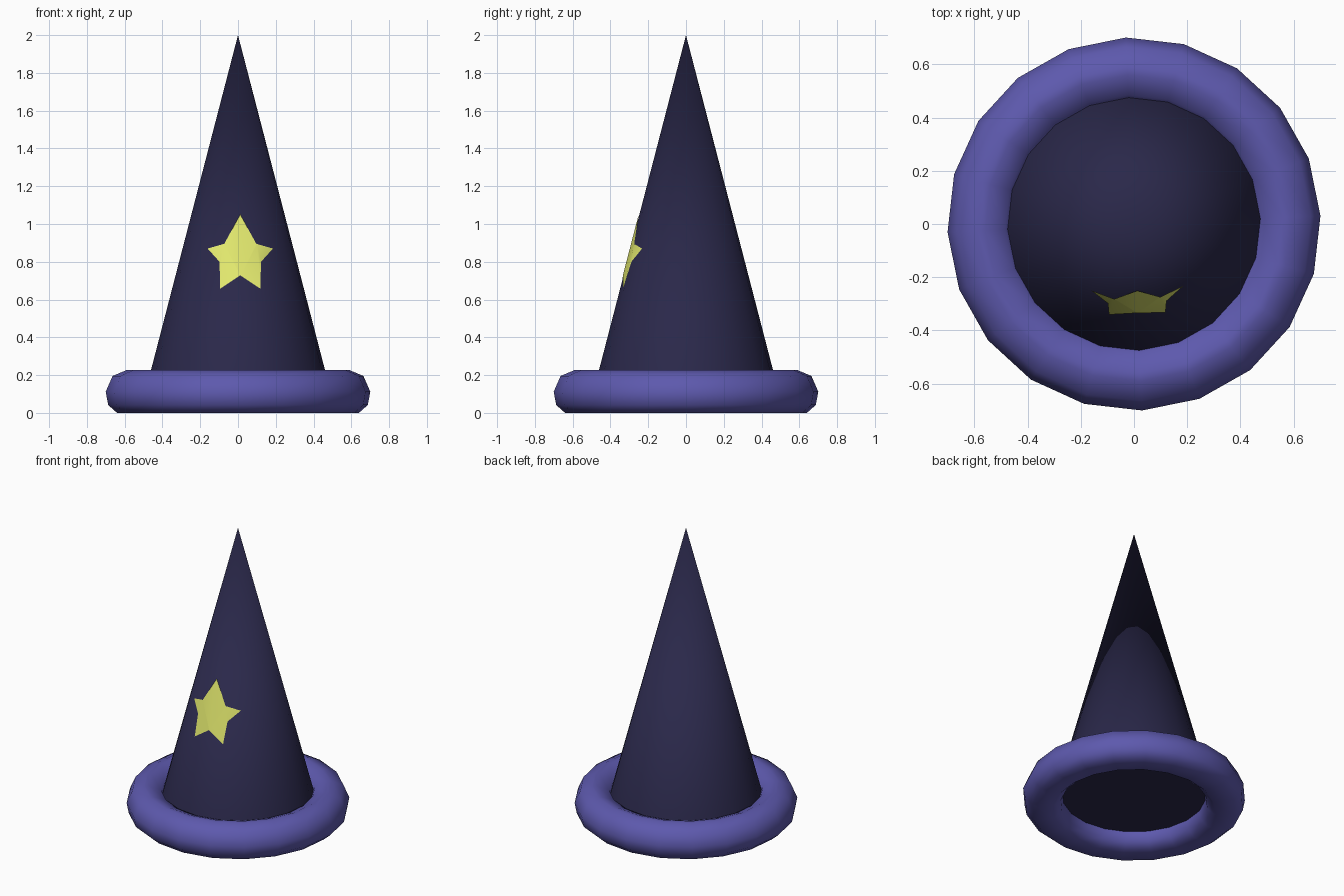
import bpy, bmesh
from math import radians, sin, cos, tau

if "Cube" in bpy.data.objects:
    bpy.data.objects.remove(bpy.data.objects["Cube"])

SIDES, TWIST = 20, radians(2.5)
APEX, SLOPE, BASE_Z = 2.0, 0.26, 0.10


def make_object(name, bm, color, angle=50):
    mesh = bpy.data.meshes.new(name)
    bm.to_mesh(mesh)
    bm.free()
    obj = bpy.data.objects.new(name, mesh)
    bpy.context.collection.objects.link(obj)
    mat = bpy.data.materials.new(name + "_color")
    mat.diffuse_color = (*color, 1)
    mat.use_nodes = True
    mat.node_tree.nodes["Principled BSDF"].inputs["Base Color"].default_value = mat.diffuse_color
    mesh.materials.append(mat)
    bpy.ops.object.select_all(action='DESELECT')
    obj.select_set(True)
    bpy.context.view_layer.objects.active = obj
    bpy.ops.object.shade_smooth_by_angle(angle=radians(angle))
    return obj


def ring(bm, r, z):
    return [bm.verts.new((r * cos(TWIST + tau * i / SIDES),
                          r * sin(TWIST + tau * i / SIDES), z)) for i in range(SIDES)]


# Pointed cone with a closed base
bm = bmesh.new()
base = ring(bm, SLOPE * (APEX - BASE_Z), BASE_Z)
tip = bm.verts.new((0, 0, APEX))
for i in range(SIDES):
    bm.faces.new((base[i], base[(i + 1) % SIDES], tip))
bm.faces.new(base[::-1])
make_object("cone", bm, (0.023, 0.021, 0.068))

# Padded brim: mirrored cross-section swept around the cone
half = [(0.066, 0.0), (0.113, 0.042), (0.126, 0.112), (0.09, 0.195), (0.015, 0.227)]
section = half + [(-x, z) for x, z in reversed(half)]
bm = bmesh.new()
rings = [ring(bm, 0.575 + x, z) for x, z in section]
for a, b in zip(rings, rings[1:] + rings[:1]):
    for i in range(SIDES):
        j = (i + 1) % SIDES
        bm.faces.new((a[i], a[j], b[j], b[i]))
bmesh.ops.recalc_face_normals(bm, faces=bm.faces)
make_object("brim", bm, (0.11, 0.10, 0.42))

# Star patch: flat outline cut along the cone's edges, then laid on its facets
half_star = [(0.0, 1.05), (-0.085, 0.895), (-0.173, 0.87), (-0.11, 0.80),
             (-0.106, 0.658), (0.0, 0.728)]
outline = half_star + [(-x, z) for x, z in half_star[-2:0:-1]]
bm = bmesh.new()
bm.faces.new([bm.verts.new((x + 0.012, 0, z)) for x, z in outline])
angles = [TWIST + tau * k / SIDES for k in range(SIDES // 2, SIDES)]
for a in angles:
    bmesh.ops.bisect_plane(bm, geom=bm.verts[:] + bm.edges[:] + bm.faces[:],
                           plane_co=(0, 0, APEX), plane_no=(1, 0, SLOPE * cos(a)))
for v in bm.verts:
    inner = SLOPE * (APEX - v.co.z) * cos(tau / SIDES / 2)
    mids = [a + tau / SIDES / 2 for a in angles[:-1]]
    v.co.y = max((inner - v.co.x * cos(m)) / sin(m) for m in mids) - 0.004
bmesh.ops.triangulate(bm, faces=bm.faces[:])
bm.normal_update()
for f in bm.faces:
    if f.normal.y > 0:
        f.normal_flip()
make_object("star", bm, (0.78, 0.83, 0.16))
